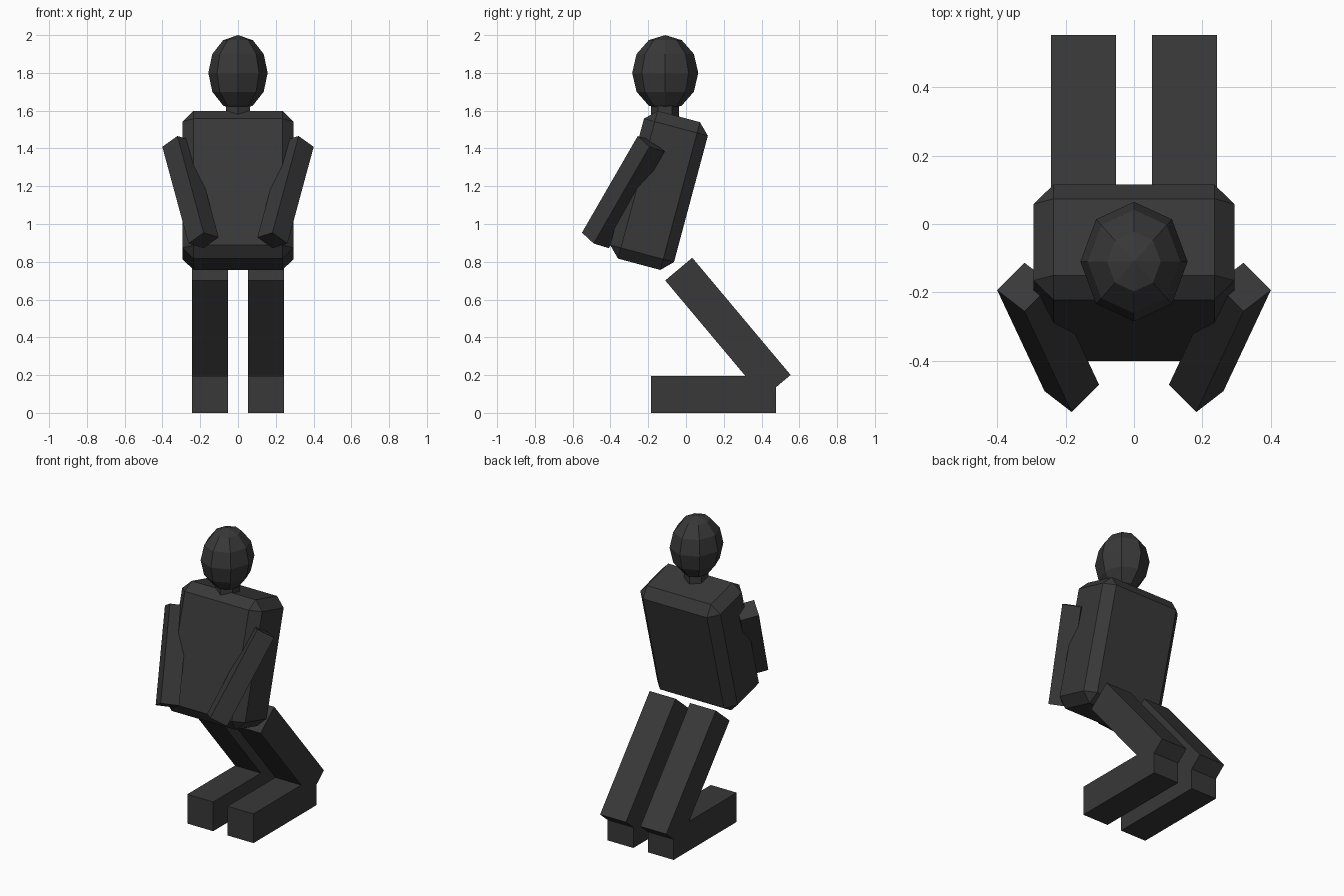
import bpy
import math
from mathutils import Matrix

if "Cube" in bpy.data.objects:
    bpy.data.objects.remove(bpy.data.objects["Cube"])

charcoal = bpy.data.materials.new("charcoal")
charcoal.diffuse_color = (0.04, 0.04, 0.04, 1)
charcoal.use_nodes = True
charcoal.node_tree.nodes["Principled BSDF"].inputs["Base Color"].default_value = charcoal.diffuse_color


def finish(name, scale, matrix):
    """Name the active primitive, bake its size into the mesh and place it."""
    ob = bpy.context.object
    ob.name = name
    ob.data.transform(Matrix.Diagonal((*scale, 1)))
    ob.matrix_world = matrix
    ob.data.materials.append(charcoal)
    return ob


def box(name, centre, size, tilt=0):
    bpy.ops.mesh.primitive_cube_add(size=1)
    return finish(name, size, Matrix.Translation(centre)
                  @ Matrix.Rotation(math.radians(tilt), 4, 'X'))


# Torso: leaning block with chamfered edges
torso = box("torso", (0, -0.143, 1.178), (0.588, 0.35, 0.81), -15)
bevel = torso.modifiers.new("chamfer", 'BEVEL')
bevel.width = 0.059
bevel.segments = 1

# Head: low-poly ellipsoid
bpy.ops.mesh.primitive_uv_sphere_add(segments=8, ring_count=6, radius=1)
finish("head", (0.157, 0.175, 0.2), Matrix.Translation((0, -0.11, 1.8)))

# Neck: six-sided post
bpy.ops.mesh.primitive_cylinder_add(vertices=6, radius=0.074, depth=0.16)
finish("neck", (1, 1, 1), Matrix.Translation((0, -0.11, 1.58)))

for side, label in ((-1, "left"), (1, "right")):
    # Arm: square bar reaching forward and inward
    bpy.ops.mesh.primitive_cylinder_add(vertices=4, radius=0.082, depth=0.607)
    finish(label + "_arm", (1, 1, 1),
           Matrix.Translation((side * 0.2515, -0.332, 1.169))
           @ Matrix.Rotation(math.radians(-30), 4, 'X')
           @ Matrix.Rotation(math.radians(side * 13.2), 4, 'Y'))
    # Bent leg
    box(label + "_thigh", (side * 0.148, 0.222, 0.451), (0.19, 0.187, 0.81), 40)
    box(label + "_shin", (side * 0.148, 0.146, 0.097), (0.19, 0.661, 0.194))
